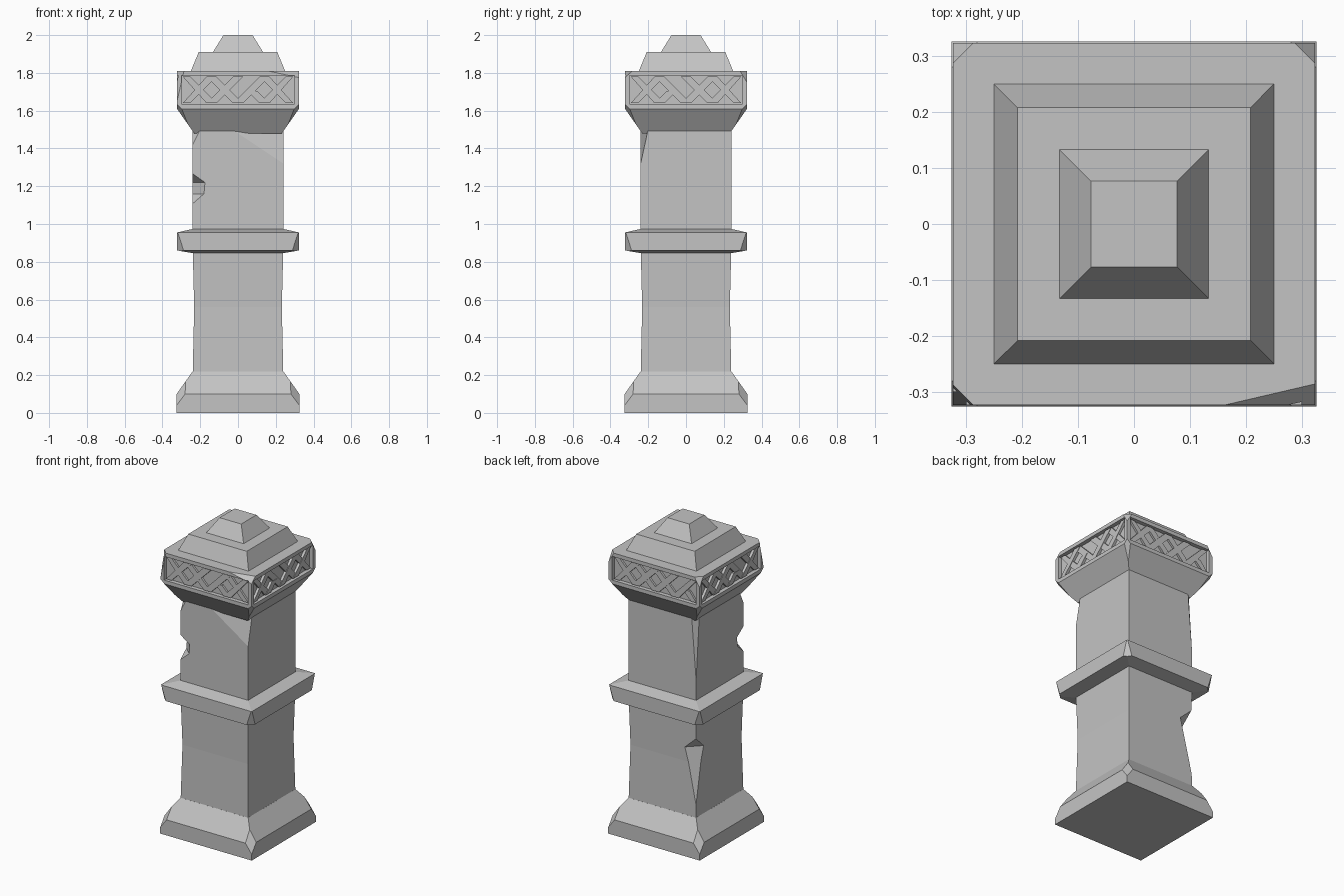
import bpy, bmesh
from math import pi
from mathutils import Vector, Matrix

cube = bpy.data.objects.get("Cube")
if cube:
    bpy.data.objects.remove(cube, do_unlink=True)

stone = bpy.data.materials.new("grey stone")
stone.use_nodes = True
GREY = (0.55, 0.55, 0.55, 1)
stone.diffuse_color = GREY
stone.node_tree.nodes["Principled BSDF"].inputs["Base Color"].default_value = GREY

CORNERS = [(1, 1), (-1, 1), (-1, -1), (1, -1)]


def finish(bm, name):
    bmesh.ops.recalc_face_normals(bm, faces=bm.faces)
    mesh = bpy.data.meshes.new(name)
    bm.to_mesh(mesh)
    bm.free()
    mesh.materials.append(stone)
    obj = bpy.data.objects.new(name, mesh)
    bpy.context.collection.objects.link(obj)
    return obj


def square_stack(sections):
    """Closed square column through (height, half width) sections."""
    bm = bmesh.new()
    rings = [[bm.verts.new((sx * h, sy * h, z)) for sx, sy in CORNERS] for z, h in sections]
    for low, high in zip(rings, rings[1:]):
        for i in range(4):
            j = (i + 1) % 4
            bm.faces.new((low[i], low[j], high[j], high[i]))
    bm.faces.new(rings[0][::-1])
    bm.faces.new(rings[-1])
    bmesh.ops.recalc_face_normals(bm, faces=bm.faces)
    return bm


def chip(bm, a, b, c):
    """Slice off the piece outside the plane through three points."""
    a, b, c = Vector(a), Vector(b), Vector(c)
    normal = (b - a).cross(c - a).normalized()
    centre = sum((v.co for v in bm.verts), Vector()) / len(bm.verts)
    if normal.dot(centre - a) > 0:
        normal = -normal
    cut = bmesh.ops.bisect_plane(bm, geom=bm.verts[:] + bm.edges[:] + bm.faces[:],
                                 plane_co=a, plane_no=normal, clear_outer=True)
    edges = [e for e in cut["geom_cut"] if isinstance(e, bmesh.types.BMEdge)]
    bmesh.ops.holes_fill(bm, edges=edges, sides=0)


def chip_corner(bm, corner, half, z, width, tip, tip_z):
    """Symmetric chip: cut width at height z, running to a tip on the corner line."""
    sx, sy = corner
    chip(bm, (sx * half, sy * (half - width), z), (sx * (half - width), sy * half, z),
         (sx * tip, sy * tip, tip_z))


def notch(obj, corner, levels):
    """Gouge a corner with a hull through (height, bite) levels."""
    sx, sy = corner
    bm = bmesh.new()
    for z, bite in levels:
        for p in ((0.26, 0.26 - bite), (0.26 - bite, 0.26), (0.3, 0.3)):
            bm.verts.new((sx * p[0], sy * p[1], z))
    bmesh.ops.convex_hull(bm, input=bm.verts)
    loose = [v for v in bm.verts if not v.link_faces]
    bmesh.ops.delete(bm, geom=loose, context='VERTS')
    cutter = finish(bm, "notch_cutter")
    cutter.hide_render = True
    mod = obj.modifiers.new("notch", 'BOOLEAN')
    mod.operation = 'DIFFERENCE'
    mod.solver = 'EXACT'
    mod.object = cutter
    bpy.context.view_layer.objects.active = obj
    bpy.ops.object.modifier_apply(modifier=mod.name)
    bpy.data.objects.remove(cutter, do_unlink=True)


# Base plinth with broken upper corners
bm = square_stack([(0, 0.325), (0.1, 0.325), (0.22, 0.24)])
for corner in CORNERS:
    chip_corner(bm, corner, 0.325, 0.1, 0.045, 0.325, 0.04)
finish(bm, "base")

# Lower shaft, worn to a slight waist, gouged at the back right corner
bm = square_stack([(0.2, 0.24), (0.56, 0.232), (0.88, 0.24)])
lower_shaft = finish(bm, "lower_shaft")
notch(lower_shaft, (-1, 1), [(0.24, 0.03), (0.65, 0.13), (0.74, 0.03)])

# Collar between the shafts
bm = square_stack([(0.845, 0.235), (0.86, 0.323), (0.955, 0.323), (0.975, 0.235)])
for corner in CORNERS:
    chip_corner(bm, corner, 0.323, 0.86, 0.035, 0.32, 0.95)
finish(bm, "collar")

# Upper shaft with a broad flake, worn edges and a gouge
bm = square_stack([(0.95, 0.24), (1.5, 0.24)])
chip(bm, (0, -0.24, 1.48), (0.24, -0.24, 1.32), (0.24, -0.205, 1.48))
chip_corner(bm, (-1, 1), 0.24, 1.48, 0.03, 0.24, 1.1)
chip_corner(bm, (-1, -1), 0.24, 1.48, 0.03, 0.24, 1.42)
upper_shaft = finish(bm, "upper_shaft")
notch(upper_shaft, (-1, -1), [(1.09, 0.02), (1.16, 0.1), (1.22, 0.105), (1.28, 0.02)])

# Capital with recessed side panels
bm = square_stack([(1.48, 0.232), (1.61, 0.323), (1.81, 0.323)])
bm.normal_update()
sides = [f for f in bm.faces if abs(f.normal.z) < 0.1]
bmesh.ops.inset_individual(bm, faces=sides, thickness=0.034, depth=0)
bmesh.ops.inset_individual(bm, faces=sides, thickness=0.001, depth=-0.025)
for corner in CORNERS:
    chip_corner(bm, corner, 0.323, 1.61, 0.025, 0.25, 1.5)
chip_corner(bm, (-1, -1), 0.323, 1.81, 0.037, 0.323, 1.65)
for corner in CORNERS[:2]:
    chip_corner(bm, corner, 0.323, 1.81, 0.037, 0.323, 1.75)
chip(bm, (0.16, -0.323, 1.81), (0.323, -0.285, 1.81), (0.323, -0.323, 1.775))
finish(bm, "capital")


# Diagonal lattice in the four panels, with one broken bar each
def lattice(turn, name, broken):
    bm = bmesh.new()
    low, high, run, half = 1.64, 1.78, 0.07, 0.027
    for lean, front in ((1, -0.314), (-1, -0.311)):
        for k in range(-3, 3):
            mid = 0.07 + 0.14 * k
            top = 0.45 if (lean, k) == broken else 1
            ends = [(mid - lean * run, low),
                    (mid + lean * run * (2 * top - 1), low + (high - low) * top)]
            if abs(mid) > 0.3:
                # half bars filling the panel ends
                inner = -1 if mid > 0 else 1
                keep = 1 if lean * inner > 0 else 0
                centre = (mid, (low + high) / 2)
                ends = [centre, ends[1]] if keep else [ends[0], centre]
            quad = [(max(-0.292, min(0.292, x + s * half)), z)
                    for (x, z), signs in zip(ends, ((-1, 1), (1, -1))) for s in signs]
            if len({round(x, 3) for x, z in quad}) < 3:
                continue
            face = bm.faces.new([bm.verts.new((x, front, z)) for x, z in quad])
            out = bmesh.ops.extrude_face_region(bm, geom=[face])["geom"]
            moved = [v for v in out if isinstance(v, bmesh.types.BMVert)]
            bmesh.ops.translate(bm, verts=moved, vec=(0, -0.294 - front, 0))
            # extrusion leaves the first face as the other cap
            if not face.is_valid:
                continue
    bmesh.ops.holes_fill(bm, edges=[e for e in bm.edges if e.is_boundary], sides=4)
    bmesh.ops.rotate(bm, verts=bm.verts, cent=(0, 0, 0), matrix=Matrix.Rotation(turn, 3, 'Z'))
    finish(bm, name)


for i, (side, broken) in enumerate([("front", (-1, 0)), ("left", (1, -1)),
                                    ("back", (-1, 1)), ("right", (1, 0))]):
    lattice(i * pi / 2, side + "_lattice", broken)

# Stepped roof
finish(square_stack([(1.8, 0.254), (1.91, 0.208)]), "roof_lower_tier")
finish(square_stack([(1.9, 0.139), (2.0, 0.077)]), "roof_upper_tier")
